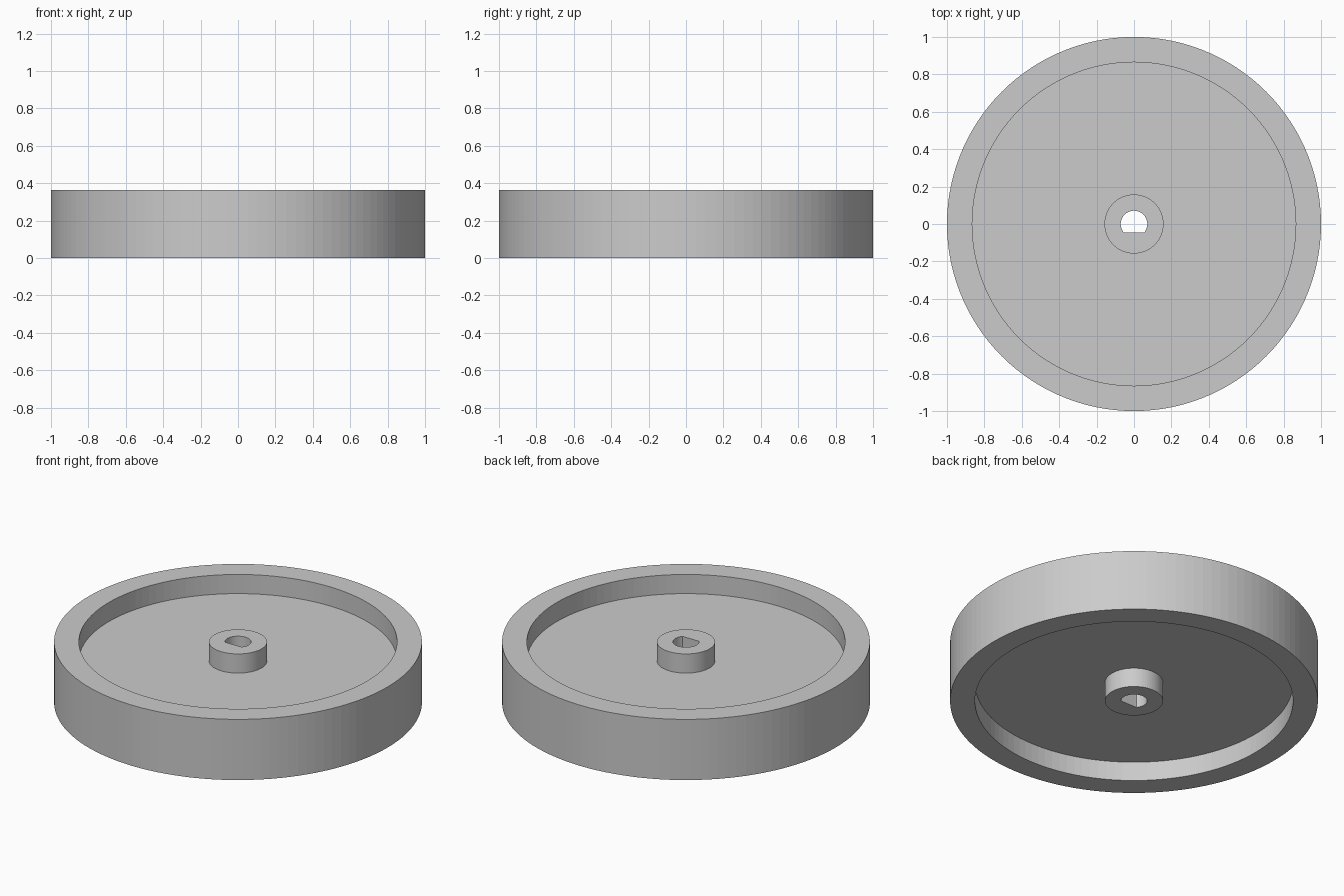
import bpy
import bmesh
from math import sin, cos, pi

cube = bpy.data.objects.get("Cube")
if cube:
    bpy.data.objects.remove(cube, do_unlink=True)

SEGMENTS = 120
HEIGHT = 0.364
RECESS = 0.115
RIM_OUTER, RIM_INNER = 1.0, 0.865
HUB, BORE, BORE_FLAT = 0.158, 0.071, 0.045

grey = bpy.data.materials.new("light grey plastic")
grey.use_nodes = True
colour = (0.6, 0.6, 0.6, 1)
grey.diffuse_color = colour
grey.node_tree.nodes["Principled BSDF"].inputs["Base Color"].default_value = colour


def ring(bm, radius, z, flat=None):
    """Circle of vertices; flat cuts its front side straight, as a D shape."""
    verts = []
    for i in range(SEGMENTS):
        a = 2 * pi * i / SEGMENTS
        r = radius
        if flat and sin(a) * radius < -flat:
            r = -flat / sin(a)
        verts.append(bm.verts.new((r * cos(a), r * sin(a), z)))
    return verts


# Wheel: a closed cross-section of rim, recessed web and hub with a D bore
floor_low, floor_high = RECESS, HEIGHT - RECESS
profile = [
    (RIM_OUTER, 0), (RIM_OUTER, HEIGHT),
    (RIM_INNER, HEIGHT), (RIM_INNER, floor_high),
    (HUB, floor_high), (HUB, HEIGHT),
    (BORE, HEIGHT), (BORE, 0),
    (HUB, 0), (HUB, floor_low),
    (RIM_INNER, floor_low), (RIM_INNER, 0),
]
bm = bmesh.new()
rings = [ring(bm, r, z, BORE_FLAT if r == BORE else None) for r, z in profile]
for lower, upper in zip(rings, rings[1:] + rings[:1]):
    for i in range(SEGMENTS):
        j = (i + 1) % SEGMENTS
        bm.faces.new((lower[i], lower[j], upper[j], upper[i]))
bmesh.ops.recalc_face_normals(bm, faces=bm.faces)

mesh = bpy.data.meshes.new("wheel")
bm.to_mesh(mesh)
bm.free()
mesh.materials.append(grey)
wheel = bpy.data.objects.new("wheel", mesh)
bpy.context.collection.objects.link(wheel)
